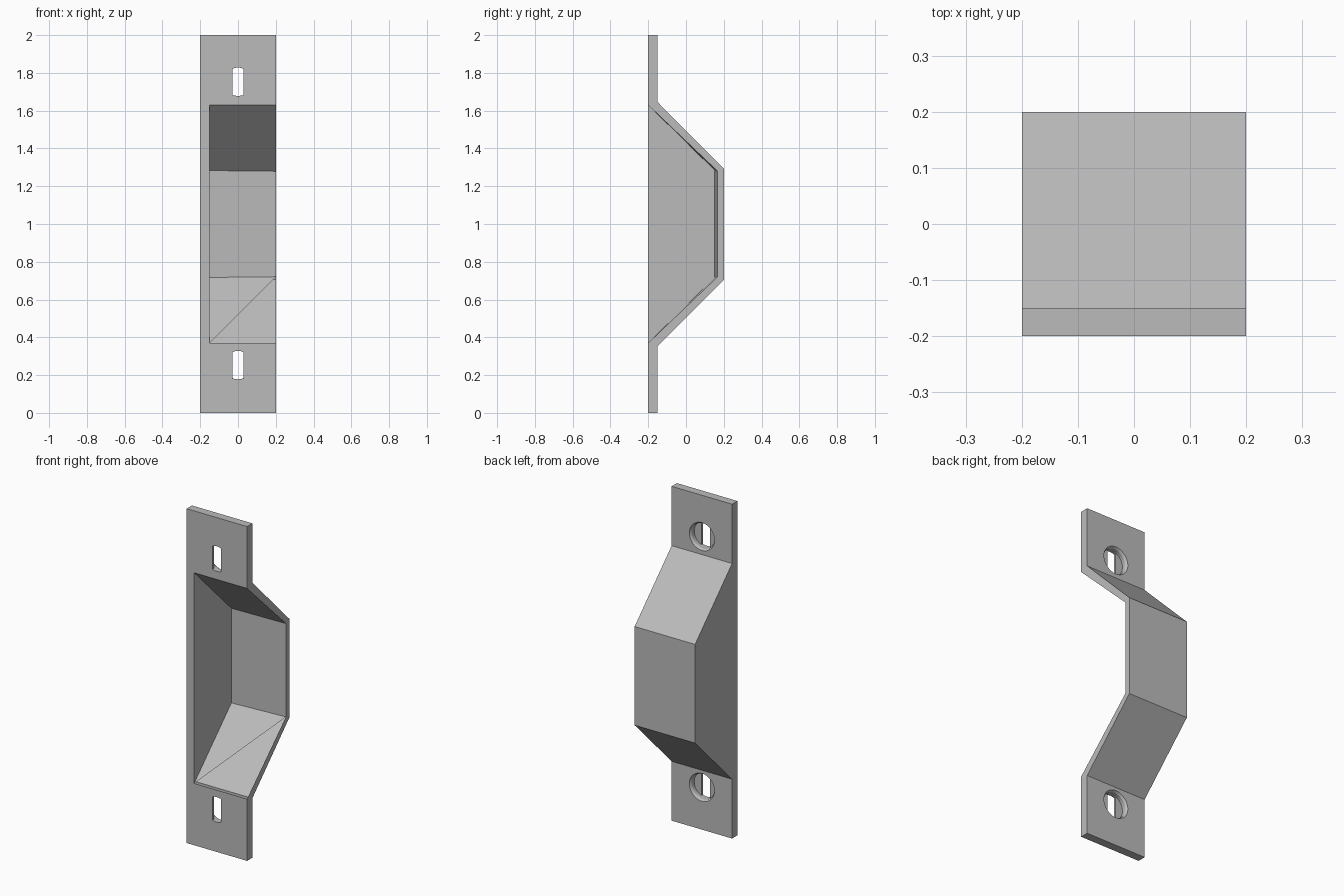
import bpy, bmesh, math
from mathutils import Matrix

cube = bpy.data.objects.get("Cube")
if cube:
    bpy.data.objects.remove(cube, do_unlink=True)

grey = bpy.data.materials.new("plain_grey")
grey.use_nodes = True
colour = (0.5, 0.5, 0.5, 1)
grey.diffuse_color = colour
grey.node_tree.nodes["Principled BSDF"].inputs["Base Color"].default_value = colour


def loft(name, sections):
    """Solid through matching rings of (x, y, z) points."""
    bm = bmesh.new()
    rings = [[bm.verts.new(p) for p in ring] for ring in sections]
    n = len(rings[0])
    for a, b in zip(rings, rings[1:]):
        for i in range(n):
            j = (i + 1) % n
            bm.faces.new((a[i], a[j], b[j], b[i]))
    bm.faces.new(rings[0])
    bm.faces.new(rings[-1])
    bmesh.ops.recalc_face_normals(bm, faces=bm.faces)
    mesh = bpy.data.meshes.new(name)
    bm.to_mesh(mesh)
    bm.free()
    mesh.materials.append(grey)
    obj = bpy.data.objects.new(name, mesh)
    bpy.context.collection.objects.link(obj)
    return obj


def cut(target, cutter):
    mod = target.modifiers.new(cutter.name, "BOOLEAN")
    mod.operation = "DIFFERENCE"
    mod.solver = "EXACT"
    mod.object = cutter
    cutter.hide_render = True
    cutter.hide_viewport = True
    cutter.display_type = "WIRE"


def circle(radius, y, zc, half_width=None, steps=48):
    """Ring in the xz plane, optionally clipped to a slot with arc ends."""
    if half_width:
        edge = math.asin(half_width / radius)
        arc = [edge * (i / 4 - 1) for i in range(9)]
        angles = arc + [a + math.pi for a in arc]
    else:
        angles = [2 * math.pi * i / steps for i in range(steps)]
    return [(radius * math.sin(a), y, zc + radius * math.cos(a)) for a in angles]


# Handle body: flat mounting ends with a raised, sloped middle
lower = [(-0.2, 0), (-0.15, 0), (-0.15, 0.355), (0.2, 0.705)]
profile = lower + [(y, 2 - z) for y, z in reversed(lower)]
body = loft("pull_handle", [[(x, y, z) for y, z in profile] for x in (-0.2, 0.2)])


# Finger recess, open to the front and to one side, with a slightly tilted floor
def recess_ring(x, floor, floor_z):
    pts = [(-0.25, 0.32), (-0.2, 0.37), (floor, floor_z)]
    pts += [(y, 2 - z) for y, z in reversed(pts)]
    return [(x, y, z) for y, z in pts]


cut(body, loft("recess_cutter", [recess_ring(-0.15, 0.152, 0.717),
                                 recess_ring(0.21, 0.168, 0.721)]))

# Screw holes: chamfered round bore from the back, narrow slot through the front
for label, zc in (("lower", 0.253), ("upper", 1.753)):
    bore = [(0.083, -0.14), (0.083, -0.15), (0.075, -0.162), (0.075, -0.185)]
    cut(body, loft(label + "_bore_cutter", [circle(r, y, zc) for r, y in bore]))
    cut(body, loft(label + "_slot_cutter",
                   [circle(0.075, y, zc, 0.028) for y in (-0.22, -0.17)]))

bpy.context.view_layer.objects.active = body
body.select_set(True)
bpy.ops.object.shade_smooth_by_angle(angle=math.radians(25))
